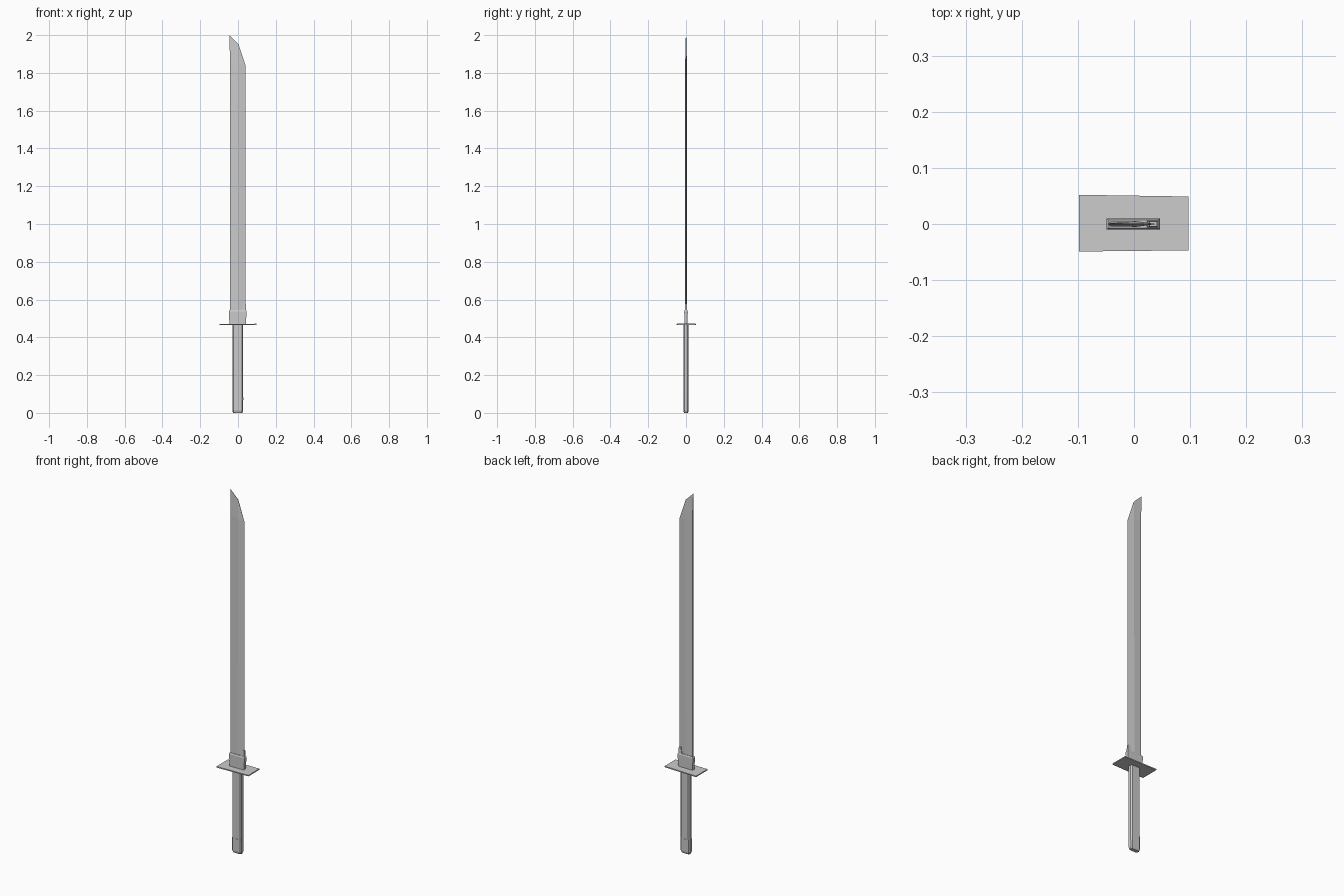
import bpy, bmesh

if "Cube" in bpy.data.objects:
    bpy.data.objects.remove(bpy.data.objects["Cube"])


def loft(name, rings):
    """Skin a stack of equal-length point rings and cap both ends."""
    bm = bmesh.new()
    loops = [[bm.verts.new(p) for p in ring] for ring in rings]
    n = len(loops[0])
    for low, high in zip(loops, loops[1:]):
        for i in range(n):
            j = (i + 1) % n
            bm.faces.new((low[i], low[j], high[j], high[i]))
    bm.faces.new(loops[0][::-1])
    bm.faces.new(loops[-1])
    bmesh.ops.remove_doubles(bm, verts=bm.verts, dist=1e-5)
    bmesh.ops.recalc_face_normals(bm, faces=bm.faces)
    mesh = bpy.data.meshes.new(name)
    bm.to_mesh(mesh)
    bm.free()
    obj = bpy.data.objects.new(name, mesh)
    bpy.context.collection.objects.link(obj)
    return obj


def rect(x0, x1, y, z):
    return [(x0, -y, z), (x1, -y, z), (x1, y, z), (x0, y, z)]


def octagon(x0, x1, y, z, c):
    """Rectangle with chamfered corners."""
    return [(x0 + c, -y, z), (x1 - c, -y, z), (x1, -y + c, z), (x1, y - c, z),
            (x1 - c, y, z), (x0 + c, y, z), (x0, y - c, z), (x0, -y + c, z)]


def blade_ring(spine, ridge, edge, ys, yr):
    """Single-edged section: flat spine, mid ridge, sharp edge as (x, z) pairs."""
    (sx, sz), (rx, rz), (ex, ez) = spine, ridge, edge
    return [(sx, -ys, sz), (rx, -yr, rz), (ex, 0, ez), (rx, yr, rz), (sx, ys, sz)]


# Blade with angled tip
loft("blade", [
    blade_ring((-0.042, 0.50), (0.0, 0.50), (0.04, 0.50), 0.004, 0.005),
    blade_ring((-0.042, 1.86), (0.005, 1.85), (0.04, 1.84), 0.004, 0.005),
    blade_ring((-0.046, 2.0), (0.002, 1.953), (0.04, 1.84), 0.001, 0.0008),
])

# Collar, with a bevelled top rim
loft("blade_collar", [
    rect(-0.045, 0.041, 0.008, 0.468),
    rect(-0.049, 0.046, 0.0095, 0.537),
    rect(-0.045, 0.042, 0.007, 0.545),
])
loft("collar_tongue", [
    rect(0.022, 0.042, 0.006, 0.54),
    rect(0.028, 0.041, 0.0045, 0.578),
])

# Guard plate, slightly wider on the spine side
loft("guard", [
    [(-0.098, -0.049, z), (0.097, -0.047, z + 0.002),
     (0.097, 0.049, z + 0.002), (-0.098, 0.052, z)]
    for z in (0.464, 0.470)
])

# Grip and end cap
loft("grip", [octagon(-0.029, 0.027, 0.0135, z, 0.006) for z in (0.075, 0.467)])
loft("end_cap", [
    octagon(-0.026, 0.023, 0.010, 0.0, 0.005),
    octagon(-0.030, 0.027, 0.014, 0.012, 0.006),
    octagon(-0.030, 0.028, 0.0145, 0.082, 0.006),
])
